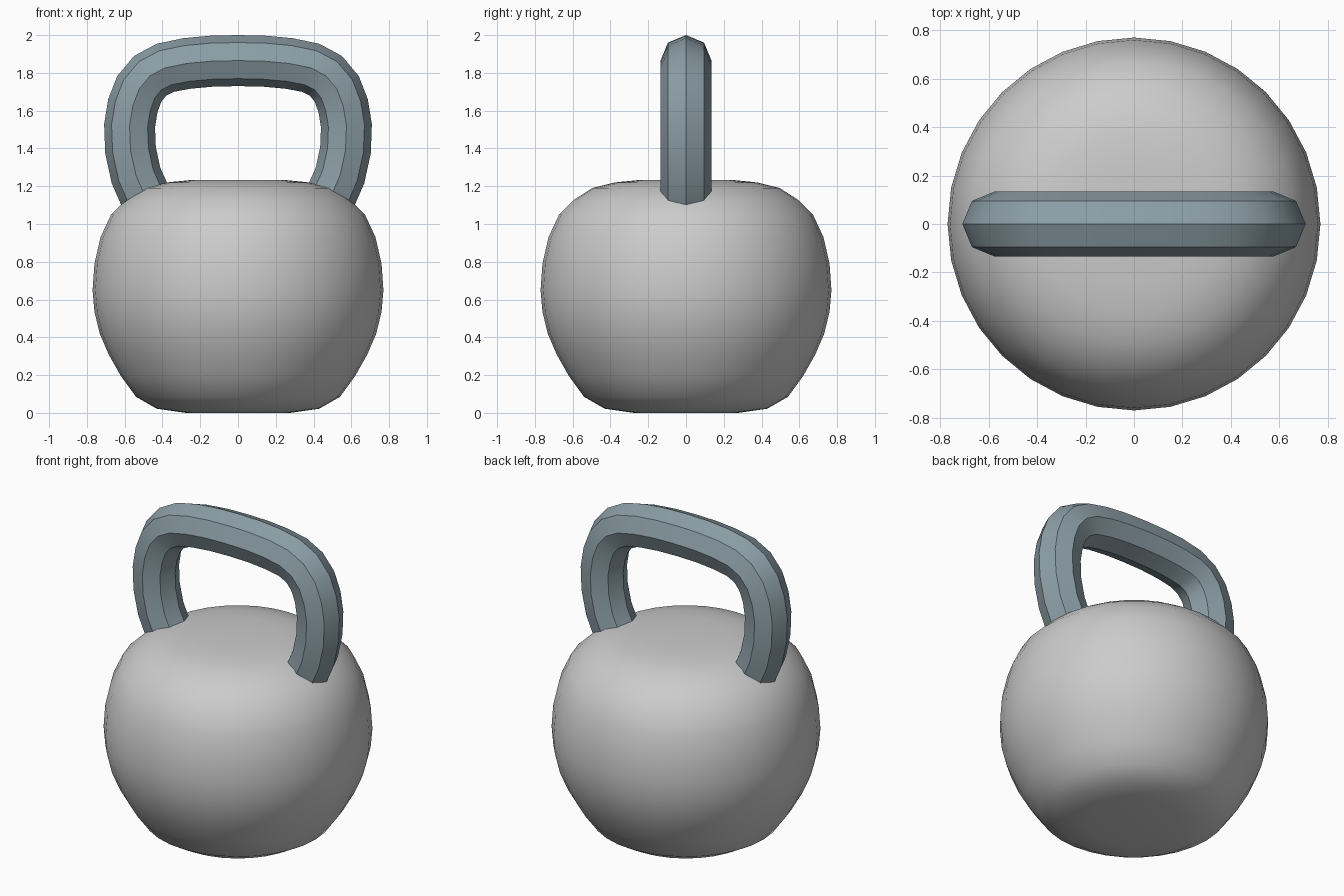
import bpy, bmesh, math
from mathutils import Vector

if "Cube" in bpy.data.objects:
    bpy.data.objects.remove(bpy.data.objects["Cube"])


def finish(bm, name, angle):
    bmesh.ops.recalc_face_normals(bm, faces=bm.faces)
    mesh = bpy.data.meshes.new(name)
    bm.to_mesh(mesh)
    bm.free()
    obj = bpy.data.objects.new(name, mesh)
    bpy.context.collection.objects.link(obj)
    bpy.ops.object.select_all(action='DESELECT')
    obj.select_set(True)
    bpy.context.view_layer.objects.active = obj
    bpy.ops.object.shade_smooth_by_angle(angle=math.radians(angle))
    return obj


# Body: flattened ball, lathed with 32 sides
profile = [(0, 0), (0.275, 0), (0.43, 0.022), (0.54, 0.085), (0.62, 0.195),
           (0.685, 0.31), (0.732, 0.42), (0.76, 0.535), (0.77, 0.65),
           (0.76, 0.79), (0.728, 0.93), (0.672, 1.05), (0.59, 1.13),
           (0.497, 1.19), (0.376, 1.22), (0.24, 1.234), (0, 1.234)]
bm = bmesh.new()
verts = [bm.verts.new((r, 0, z)) for r, z in profile]
edges = [bm.edges.new(pair) for pair in zip(verts, verts[1:])]
bmesh.ops.spin(bm, geom=verts + edges, cent=(0, 0, 0), axis=(0, 0, 1),
               angle=math.tau, steps=32, use_merge=False)
bmesh.ops.remove_doubles(bm, verts=bm.verts, dist=0.0005)
finish(bm, "body", 50)

# Handle: octagonal bar swept along a mirrored path, ends sunk into the body
half = [(0.14, 1.862), (0.27, 1.85), (0.385, 1.827), (0.465, 1.785),
        (0.523, 1.715), (0.557, 1.625), (0.574, 1.52), (0.569, 1.39),
        (0.54, 1.257), (0.487, 1.137), (0.42, 1.02)]
path = [Vector((-x, 0, z)) for x, z in reversed(half)]
path += [Vector((0, 0, 1.865))] + [Vector((x, 0, z)) for x, z in half]
radius = 0.135
bm = bmesh.new()
rings = []
for i, p in enumerate(path):
    before = (p - path[max(i - 1, 0)]).normalized()
    after = (path[min(i + 1, len(path) - 1)] - p).normalized()
    t = (before + after).normalized()
    out = Vector((-t.z, 0, t.x))
    rings.append([bm.verts.new(p + out * radius * math.cos(k * math.tau / 8)
                               + Vector((0, radius * math.sin(k * math.tau / 8), 0)))
                  for k in range(8)])
for a, b in zip(rings, rings[1:]):
    for k in range(8):
        n = (k + 1) % 8
        bm.faces.new((a[k], a[n], b[n], b[k]))
bm.faces.new(rings[0])
bm.faces.new(rings[-1])
handle = finish(bm, "handle", 38)

steel = bpy.data.materials.new("blue_grey")
steel.diffuse_color = (0.26, 0.34, 0.38, 1)
steel.use_nodes = True
steel.node_tree.nodes["Principled BSDF"].inputs["Base Color"].default_value = steel.diffuse_color
handle.data.materials.append(steel)
